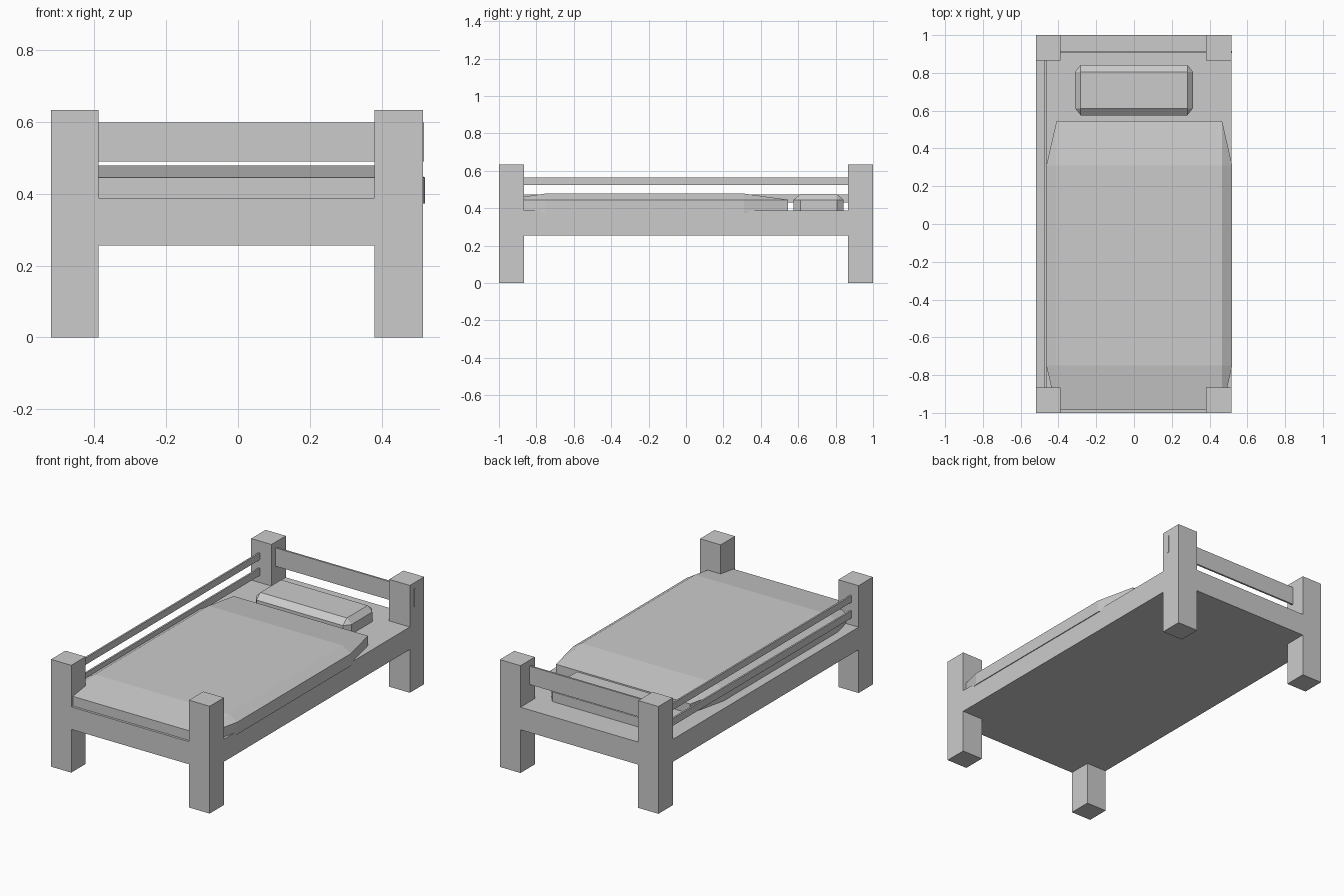
import bpy, bmesh

if "Cube" in bpy.data.objects:
    bpy.data.objects.remove(bpy.data.objects["Cube"])

def make_object(name, bm):
    bmesh.ops.recalc_face_normals(bm, faces=bm.faces)
    mesh = bpy.data.meshes.new(name)
    bm.to_mesh(mesh)
    bm.free()
    obj = bpy.data.objects.new(name, mesh)
    bpy.context.collection.objects.link(obj)
    return obj

def box(name, x, y, z):
    bm = bmesh.new()
    bmesh.ops.create_cube(bm, size=1)
    for v in bm.verts:
        v.co = [r[0] if c < 0 else r[1] for c, r in zip(v.co, (x, y, z))]
    return make_object(name, bm)

def soft_box(name, x, y, z, dx, dy):
    """Box with cut corners and a sloped top; z = bottom, shoulder, top."""
    bm = bmesh.new()
    (x0, x1), (y0, y1) = x, y
    outline = [(x0 + dx, y0), (x1 - dx, y0), (x1, y0 + dy), (x1, y1 - dy),
               (x1 - dx, y1), (x0 + dx, y1), (x0, y1 - dy), (x0, y0 + dy)]
    low = [bm.verts.new((px, py, z[0])) for px, py in outline]
    mid = [bm.verts.new((px, py, z[1])) for px, py in outline]
    top = [bm.verts.new((px, py, z[2])) for px, py in
           [(x0 + dx, y0 + dy), (x1 - dx, y0 + dy), (x1 - dx, y1 - dy), (x0 + dx, y1 - dy)]]
    bm.faces.new(low)
    bm.faces.new(top)
    for i in range(8):
        j = (i + 1) % 8
        bm.faces.new((low[i], low[j], mid[j], mid[i]))
    for k in range(4):
        a, b = 2 * k, 2 * k + 1
        n = (k + 1) % 4
        bm.faces.new((mid[a], mid[b], top[n], top[k]))
        bm.faces.new((mid[b], mid[(b + 1) % 8], top[n]))
    return make_object(name, bm)

# Corner posts
for side, x in (("left", (-0.52, -0.388)), ("right", (0.38, 0.515))):
    for end, y in (("front", (-1, -0.866)), ("back", (0.866, 1))):
        box(f"{end}_{side}_post", x, y, (0, 0.633))

# Bed base
box("bed_base", (-0.52, 0.515), (-1, 1), (0.255, 0.388))

# Headboard plank, its right end just pokes through the post
box("headboard_plank", (-0.50, 0.518), (0.905, 0.916), (0.49, 0.598))

# Two thin rails along the left side
for name, z in (("lower_side_rail", (0.43, 0.473)), ("upper_side_rail", (0.523, 0.563))):
    box(name, (-0.474, -0.464), (-0.95, 0.95), z)

# Bedding
soft_box("blanket", (-0.464, 0.52), (-0.986, 0.546), (0.373, 0.445, 0.478), 0.054, 0.236)
soft_box("pillow", (-0.312, 0.312), (0.575, 0.843), (0.38, 0.445, 0.476), 0.03, 0.037)
